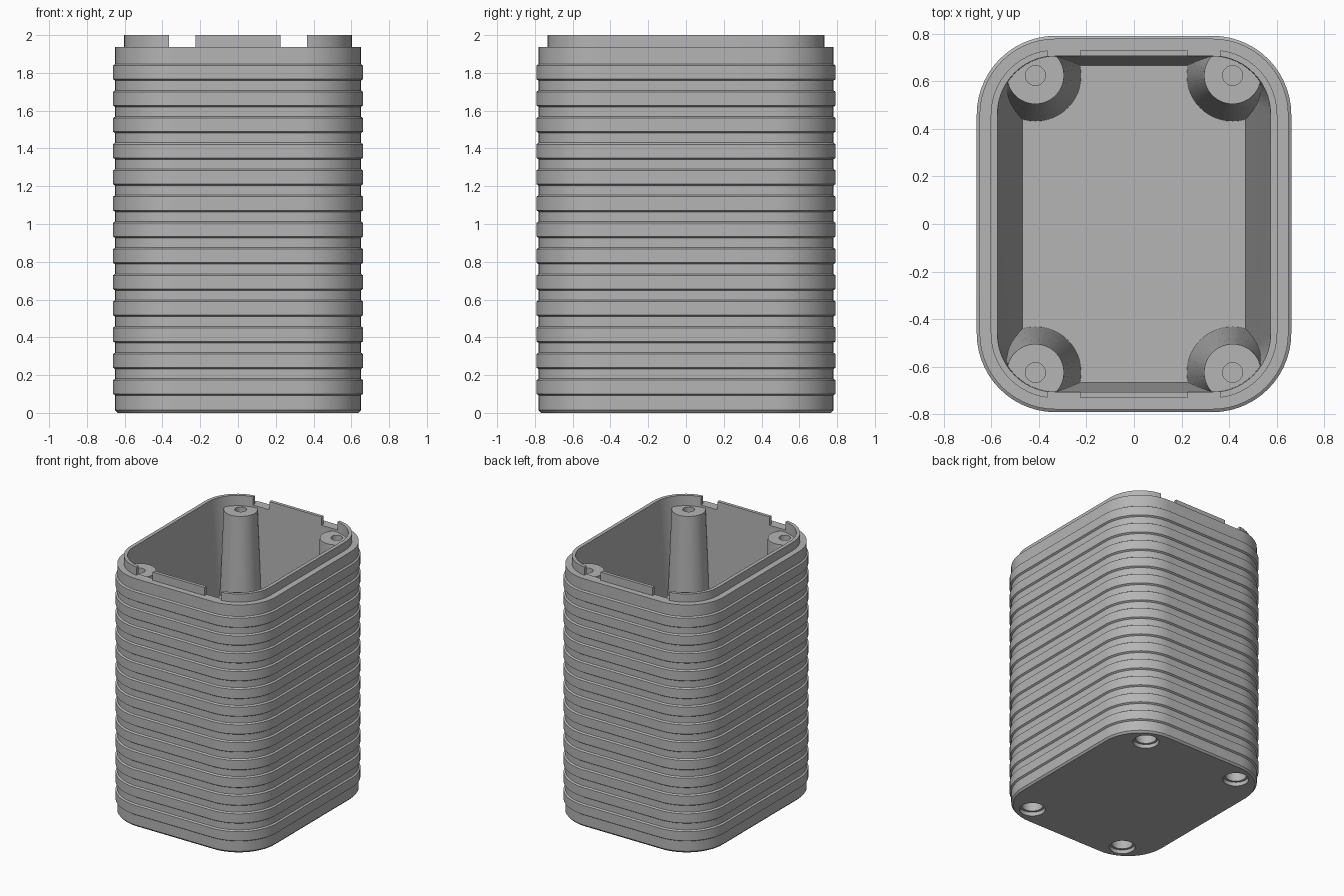
import bpy, bmesh, math
from mathutils import Matrix, Vector

default = bpy.data.objects.get("Cube")
if default:
    bpy.data.objects.remove(default, do_unlink=True)

grey = bpy.data.materials.new("plain_grey")
grey.use_nodes = True
colour = (0.46, 0.46, 0.46, 1)
grey.diffuse_color = colour
grey.node_tree.nodes["Principled BSDF"].inputs["Base Color"].default_value = colour

CORNERS = ((1, 1), (-1, 1), (-1, -1), (1, -1))
POST_X, POST_Y = 0.415, 0.625
LEDGE_Z, TOP_Z, FLOOR_Z = 1.936, 2.0, 0.06


def make_object(name, bm):
    bmesh.ops.recalc_face_normals(bm, faces=bm.faces)
    mesh = bpy.data.meshes.new(name)
    bm.to_mesh(mesh)
    bm.free()
    mesh.materials.append(grey)
    obj = bpy.data.objects.new(name, mesh)
    bpy.context.collection.objects.link(obj)
    return obj


def rounded_ring(bm, hx, hy, r, z, steps=14):
    ring = []
    for q, (sx, sy) in enumerate(CORNERS):
        for i in range(steps + 1):
            a = math.pi / 2 * (q + i / steps)
            ring.append(bm.verts.new((sx * (hx - r) + r * math.cos(a),
                                      sy * (hy - r) + r * math.sin(a), z)))
    return ring


def loft(name, sections):
    """Solid through a stack of rounded rectangles."""
    bm = bmesh.new()
    rings = [rounded_ring(bm, *s) for s in sections]
    for low, high in zip(rings, rings[1:]):
        for i in range(len(low)):
            j = (i + 1) % len(low)
            bm.faces.new((low[i], low[j], high[j], high[i]))
    bm.faces.new(rings[0])
    bm.faces.new(rings[-1])
    return make_object(name, bm)


def corner_cones(name, r_low, r_high, z_low, z_high, sides=48):
    """One upright cone or cylinder at each screw position."""
    bm = bmesh.new()
    for sx, sy in CORNERS:
        place = Matrix.Translation((sx * POST_X, sy * POST_Y, (z_low + z_high) / 2))
        bmesh.ops.create_cone(bm, cap_ends=True, segments=sides, radius1=r_low,
                              radius2=r_high, depth=z_high - z_low, matrix=place)
    return make_object(name, bm)


def subtract(target, cutter):
    cutter.hide_render = True
    mod = target.modifiers.new("cut", 'BOOLEAN')
    mod.operation, mod.solver, mod.object = 'DIFFERENCE', 'EXACT', cutter
    bpy.context.view_layer.objects.active = target
    bpy.ops.object.modifier_apply(modifier=mod.name)
    bpy.data.objects.remove(cutter, do_unlink=True)


# Ribbed outer body with a stepped lip on top
def outer(offset, z):
    return (0.65 + offset, 0.78 + offset, 0.32 + offset, z)


sections = [outer(-0.012, 0), outer(0, 0.014)]
rib, chamfer = 0.012, 0.008
for k in range(13):
    low = 0.093 + k * 0.1388
    high = low + 0.088
    sections += [outer(0, low), outer(rib, low + chamfer),
                 outer(rib, high - chamfer), outer(0, high)]
sections += [outer(0, LEDGE_Z), outer(-0.047, LEDGE_Z), outer(-0.047, TOP_Z)]
body = loft("ribbed_housing", sections)

# Tapered cavity, with the tapered screw posts left standing in it
cavity = loft("cavity_cutter", [(0.47, 0.668, 0.14, FLOOR_Z),
                                (0.576, 0.708, 0.246, TOP_Z + 0.02)])
subtract(cavity, corner_cones("post_shape", 0.193, 0.12, FLOOR_Z - 0.01, 1.92))
subtract(body, cavity)

# Screw holes from the top, stepped sockets from below
subtract(body, corner_cones("pilot_hole_cutter", 0.042, 0.042, 1.5, 1.97, 24))
subtract(body, corner_cones("socket_cutter", 0.075, 0.075, -0.05, 0.3, 32))
subtract(body, corner_cones("counterbore_cutter", 0.092, 0.092, -0.05, 0.03, 32))

# Notches in the front and back of the lip
bm = bmesh.new()
for sx, sy in CORNERS:
    place = Matrix.Translation((sx * 0.295, sy * 0.7, LEDGE_Z + 0.1))
    bmesh.ops.create_cube(bm, size=1, matrix=place @ Matrix.Diagonal((0.14, 0.2, 0.2, 1)))
subtract(body, make_object("notch_cutter", bm))

bpy.ops.object.select_all(action='DESELECT')
body.select_set(True)
bpy.context.view_layer.objects.active = body
bpy.ops.object.shade_smooth_by_angle(angle=math.radians(25))
